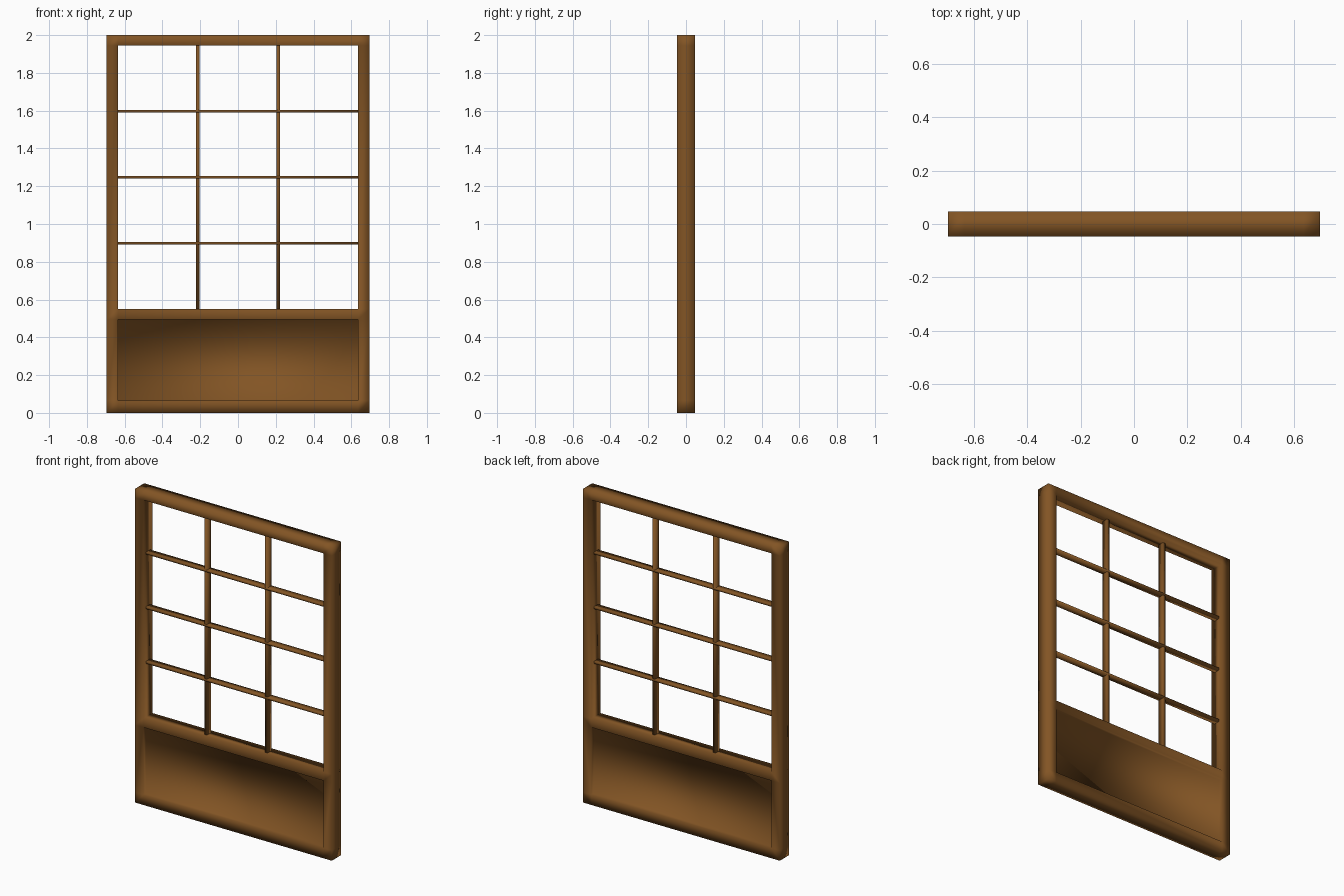
import bpy, bmesh

if "Cube" in bpy.data.objects:
    bpy.data.objects.remove(bpy.data.objects["Cube"])

wood = bpy.data.materials.new("brown_wood")
wood.diffuse_color = (0.225, 0.09, 0.018, 1)
wood.use_nodes = True
wood.node_tree.nodes["Principled BSDF"].inputs["Base Color"].default_value = wood.diffuse_color

HALF_D = 0.047          # half depth of the frame
RECESS = 0.022          # half depth of the lower panel
XS = [-0.695, -0.635, 0.635, 0.695]
ZS = [0, 0.065, 0.495, 0.55, 1.945, 2.0]


def finish(name, bm):
    bmesh.ops.remove_doubles(bm, verts=bm.verts[:], dist=1e-5)
    bmesh.ops.recalc_face_normals(bm, faces=bm.faces[:])
    for f in bm.faces:
        f.smooth = True
    me = bpy.data.meshes.new(name)
    bm.to_mesh(me)
    bm.free()
    me.materials.append(wood)
    ob = bpy.data.objects.new(name, me)
    bpy.context.collection.objects.link(ob)
    return ob


def quad(bm, *pts):
    bm.faces.new([bm.verts.new(p) for p in pts])


def ring_walls(bm, x0, x1, z0, z1, ya, yb):
    c = [(x0, z0), (x1, z0), (x1, z1), (x0, z1)]
    for (ax, az), (bx, bz) in zip(c, c[1:] + c[:1]):
        quad(bm, (ax, ya, az), (bx, ya, bz), (bx, yb, bz), (ax, yb, az))


# frame with stiles, rails and the recessed lower panel, as one smooth skin
bm = bmesh.new()
for s in (-1, 1):
    for i in range(3):
        for j in range(5):
            x0, x1, z0, z1 = XS[i], XS[i + 1], ZS[j], ZS[j + 1]
            if (i, j) == (1, 3):          # window opening
                continue
            y = s * HALF_D
            if (i, j) == (1, 1):          # recessed panel
                y = s * RECESS
                ring_walls(bm, x0, x1, z0, z1, s * HALF_D, y)
            quad(bm, (x0, y, z0), (x1, y, z0), (x1, y, z1), (x0, y, z1))
# walls of the opening
ring_walls(bm, XS[1], XS[2], ZS[3], ZS[4], -HALF_D, HALF_D)
# outer walls, split to match the front and back cells
for x in (XS[0], XS[3]):
    for z0, z1 in zip(ZS, ZS[1:]):
        quad(bm, (x, -HALF_D, z0), (x, HALF_D, z0), (x, HALF_D, z1), (x, -HALF_D, z1))
for z in (ZS[0], ZS[-1]):
    for x0, x1 in zip(XS, XS[1:]):
        quad(bm, (x0, -HALF_D, z), (x1, -HALF_D, z), (x1, HALF_D, z), (x0, HALF_D, z))
finish("frame_and_panel", bm)


def bar(name, x0, x1, z0, z1, d):
    bm = bmesh.new()
    ring_walls(bm, x0, x1, z0, z1, -d, d)
    for y in (-d, d):
        quad(bm, (x0, y, z0), (x1, y, z0), (x1, y, z1), (x0, y, z1))
    finish(name, bm)


# lattice bars
for k, x in enumerate((-0.214, 0.214)):
    bar(f"vertical_bar_{k + 1}", x - 0.009, x + 0.009, ZS[3], ZS[4], 0.02)
for k in range(3):
    z = ZS[3] + (ZS[4] - ZS[3]) * (k + 1) / 4
    bar(f"horizontal_bar_{k + 1}", XS[1], XS[2], z - 0.007, z + 0.007, 0.021)
